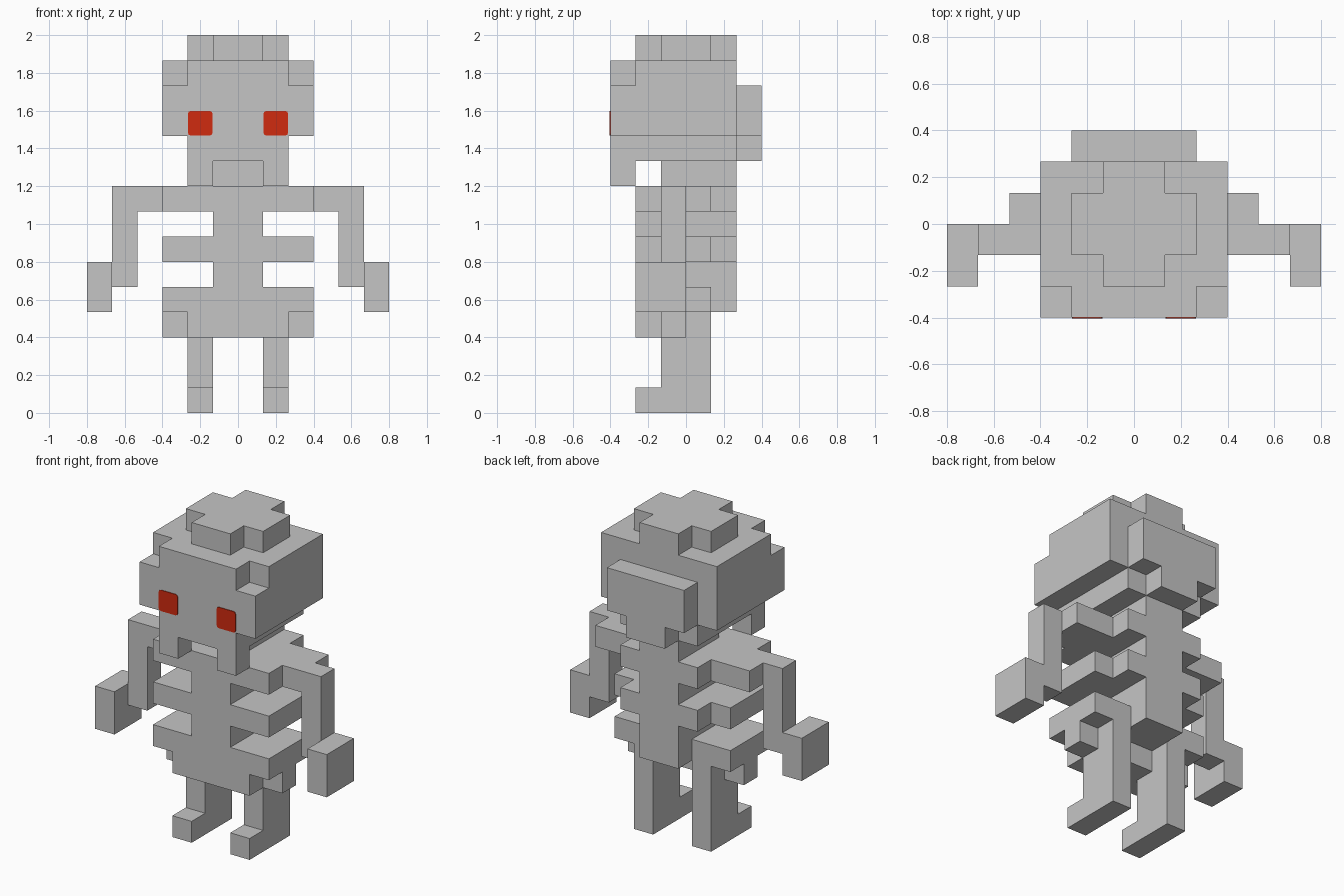
import bpy
import bmesh
from mathutils import Matrix, Vector

cube = bpy.data.objects.get("Cube")
if cube:
    bpy.data.objects.remove(cube, do_unlink=True)

U = 2 / 15  # one block


def material(name, rgb):
    mat = bpy.data.materials.new(name)
    mat.use_nodes = True
    color = (*rgb, 1)
    mat.diffuse_color = color
    mat.node_tree.nodes["Principled BSDF"].inputs["Base Color"].default_value = color
    return mat


bone = material("bone grey", (0.56, 0.56, 0.56))
glow = material("eye red", (0.63, 0.024, 0.005))


def part(name, *boxes, mirror=False, mat=bone, bevel=0):
    """Make one object from boxes given as (x range, y range, z range) in blocks."""
    bm = bmesh.new()
    for ranges in boxes:
        low, high = (Vector(corner) * U for corner in zip(*ranges))
        place = Matrix.Translation((low + high) / 2) @ Matrix.Diagonal((*(high - low), 1))
        bmesh.ops.create_cube(bm, size=1, matrix=place)
    if bevel:
        # Clip the corners of the plate as seen from the front
        edges = [e for e in bm.edges
                 if abs(e.verts[0].co.y - e.verts[1].co.y) > 1e-4]
        bmesh.ops.bevel(bm, geom=edges, offset=bevel, segments=2, profile=0.5,
                        affect='EDGES')
    if mirror:
        copy = bmesh.ops.duplicate(bm, geom=bm.verts[:] + bm.edges[:] + bm.faces[:])["geom"]
        verts = [g for g in copy if isinstance(g, bmesh.types.BMVert)]
        faces = [g for g in copy if isinstance(g, bmesh.types.BMFace)]
        bmesh.ops.scale(bm, vec=(-1, 1, 1), verts=verts)
        bmesh.ops.reverse_faces(bm, faces=faces)
    mesh = bpy.data.meshes.new(name)
    bm.to_mesh(mesh)
    bm.free()
    mesh.materials.append(mat)
    obj = bpy.data.objects.new(name, mesh)
    bpy.context.collection.objects.link(obj)
    return obj


def wide(half):
    return (-half, half)


# Head: crown, brow with notched front corners, face, jaw and back of skull
part("crown", (wide(2), (-1, 1), (14, 15)),
     (wide(1), (-2, -1), (14, 15)), (wide(1), (1, 2), (14, 15)))
part("brow", (wide(3), (-2, 2), (13, 14)), (wide(2), (-3, -2), (13, 14)))
part("face", (wide(3), (-3, 2), (11, 13)))
part("upper_jaw", (wide(2), (-3, 2), (10, 11)))
part("fangs", ((1, 2), (-3, -2), (9, 10)), mirror=True)
part("skull_back", (wide(2), (2, 3), (11, 13)), (wide(1), (2, 3), (10, 11)))
part("eyes", ((1.01, 1.99), (-3.03, -2.99), (11.01, 11.99)),
     mirror=True, mat=glow, bevel=0.015)

# Torso: neck, solid spine column and stepped rib layers
part("neck", (wide(1), (-1, 2), (9, 10)))
part("spine", (wide(1), (-2, 2), (4, 9)))
part("shoulders", ((1, 3), (-2, -1), (8, 9)), ((1, 4), (-1, 1), (8, 9)),
     ((1, 2), (1, 2), (8, 9)), mirror=True)
part("ribs", ((1, 3), (-2, 1), (6, 7)), ((1, 2), (1, 2), (6, 7)), mirror=True)

# Hips
part("pelvis", ((1, 3), (-2, 1), (4, 5)), mirror=True)
part("lower_pelvis", (wide(2), (-2, -1), (3, 4)), (wide(1), (-1, 0), (3, 4)))
part("hip_joints", ((2, 3), (-1, 0), (3, 4)), mirror=True)

# Limbs
part("arms", ((4, 5), (-1, 0), (5, 9)), mirror=True)
part("hands", ((5, 6), (-2, 0), (4, 6)), mirror=True)
part("legs", ((1, 2), (-1, 1), (0, 4)), mirror=True)
part("feet", ((1, 2), (-2, -1), (0, 1)), mirror=True)
